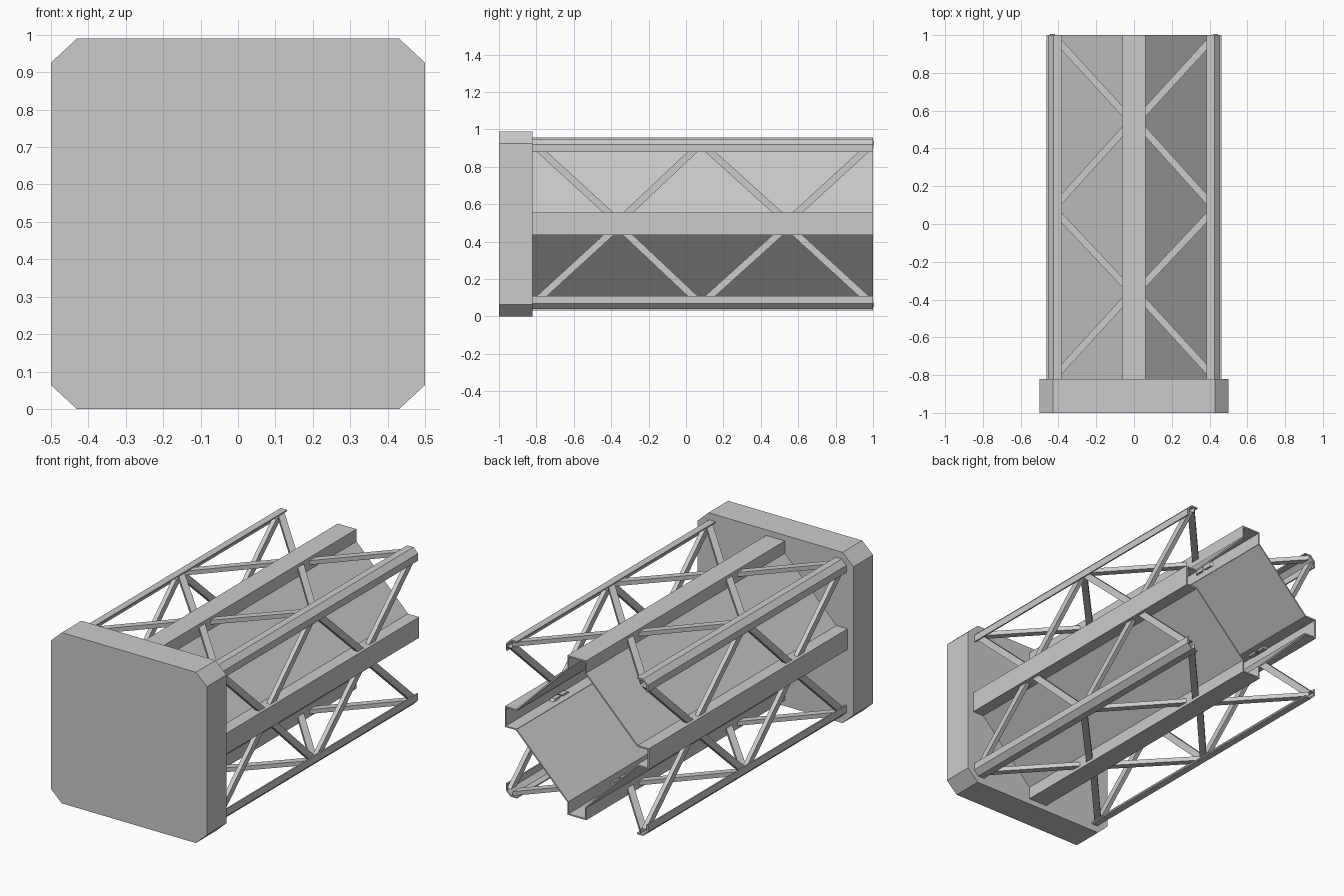
import bpy, bmesh
from math import pi
from mathutils import Vector, Matrix

if "Cube" in bpy.data.objects:
    bpy.data.objects.remove(bpy.data.objects["Cube"])

CZ = 0.495            # height of the long axis
Y0, Y1 = -0.825, 1.0  # start and end of the open frame


def spin(k, mirror=False):
    """Quarter turn number k about the long axis, optionally mirrored in x."""
    m = Matrix.Translation((0, 0, CZ)) @ Matrix.Rotation(k * pi / 2, 4, 'Y')
    return m @ Matrix.Diagonal((-1, 1, 1, 1)) if mirror else m


def finish(name, bm, m):
    bmesh.ops.transform(bm, matrix=m, verts=bm.verts)
    bmesh.ops.recalc_face_normals(bm, faces=bm.faces)
    me = bpy.data.meshes.new(name)
    bm.to_mesh(me)
    bm.free()
    ob = bpy.data.objects.new(name, me)
    bpy.context.collection.objects.link(ob)
    return ob


def sheet(name, path, m, thick=0.008):
    """Open cross-section (x, z) swept along y, then thickened."""
    bm = bmesh.new()
    a = [bm.verts.new((x, Y0, z)) for x, z in path]
    b = [bm.verts.new((x, Y1, z)) for x, z in path]
    for i in range(len(path) - 1):
        bm.faces.new((a[i], a[i + 1], b[i + 1], b[i]))
    ob = finish(name, bm, m)
    mod = ob.modifiers.new("thickness", 'SOLIDIFY')
    mod.thickness = thick
    mod.offset = 0
    mod.use_even_offset = True


def brace(bm, y_rail, y_chord, v=0.432, w=0.037, t=0.025):
    """Flat bar running from a rail side to a corner chord."""
    slope = (y_chord - y_rail) / 0.325
    xa, xb = 0.040, 0.41
    hw = w / 2 * (1 + slope * slope) ** 0.5
    vs = []
    for z in (v - t / 2, v + t / 2):
        for x, s in ((xa, -1), (xb, -1), (xb, 1), (xa, 1)):
            vs.append(bm.verts.new((x, y_rail + slope * (x - 0.06) + s * hw, z)))
    for f in ((0, 1, 2, 3), (4, 5, 6, 7), (0, 1, 5, 4),
              (1, 2, 6, 5), (2, 3, 7, 6), (3, 0, 4, 7)):
        bm.faces.new([vs[i] for i in f])


# end plate with cut corners
bm = bmesh.new()
a, b = 0.5, 0.43
outline = [(a, b), (b, 0.495), (-b, 0.495), (-a, b),
           (-a, -b), (-b, -0.495), (b, -0.495), (a, -b)]
face = bm.faces.new([bm.verts.new((x, -1, z)) for x, z in outline])
ext = bmesh.ops.extrude_face_region(bm, geom=[face])
for v in ext["geom"]:
    if isinstance(v, bmesh.types.BMVert):
        v.co.y = -0.82
finish("end_plate", bm, spin(0))

# four-fold frame around the axis
for k in range(4):
    # U-shaped rail
    sheet(f"rail_{k}", [(-0.056, 0.385), (-0.056, 0.458),
                        (0.056, 0.458), (0.056, 0.385)], spin(k))
    # slanted wall of the hollow core
    sheet(f"core_panel_{k}", [(0.056, 0.389), (0.389, 0.056)], spin(k))
    # corner chord, an angle section with a cut corner
    sheet(f"corner_chord_{k}", [(0.451, 0.385), (0.451, 0.424),
                                (0.424, 0.451), (0.385, 0.451)], spin(k))
    # zigzag bracing on both sides of the rail
    for side in (False, True):
        bm = bmesh.new()
        for y_rail, y_chord in ((0.595, 0.95), (0.49, 0.13),
                                (-0.31, 0.035), (-0.415, -0.77)):
            brace(bm, y_rail, y_chord)
        finish(f"braces_{k}_{'left' if side else 'right'}", bm, spin(k, side))
